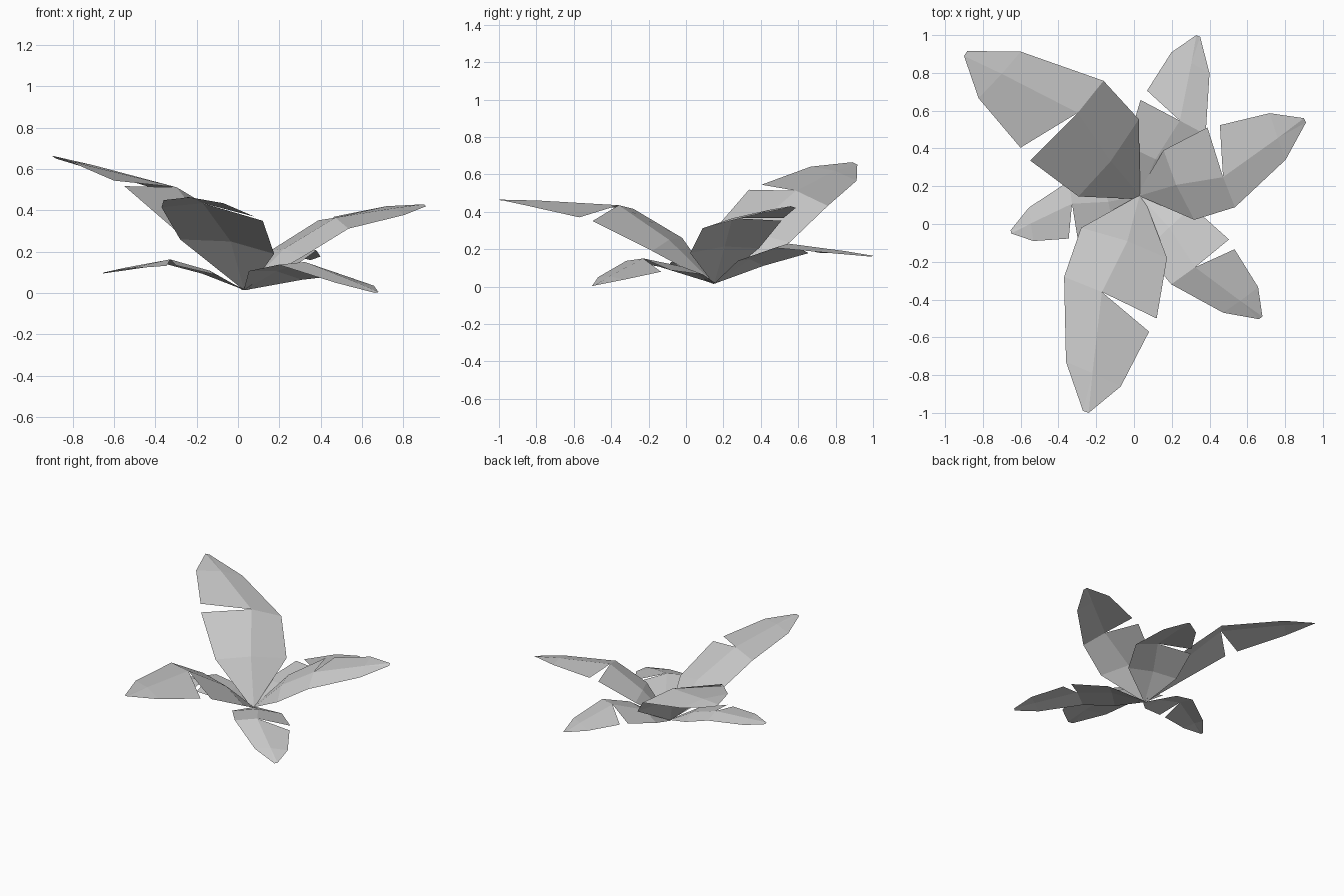
import bpy
from mathutils import Vector, Matrix

if "Cube" in bpy.data.objects:
    bpy.data.objects.remove(bpy.data.objects["Cube"])

ROOT = Vector((0.03, 0.15, 0.015))

# Front leaf outline: root, whole side, midrib, then torn side
LEAF = dict(
    b0=(0.015, 0.145, 0.025), b1=(0.05, 0.145, 0.015), m0=(0.03, 0.15, 0.015),
    l1=(-0.28, -0.02, 0.26), l2=(-0.37, -0.28, 0.415), l3=(-0.36, -0.73, 0.45),
    m1=(-0.035, -0.09, 0.25), m2=(-0.17, -0.36, 0.435), m3=(-0.22, -0.79, 0.46),
    r1=(0.175, -0.18, 0.19), ra=(0.12, -0.50, 0.35), rb=(0.08, -0.57, 0.37),
    r3=(-0.07, -0.86, 0.435), t0=(-0.27, -0.99, 0.46), t1=(-0.24, -1.0, 0.465))
FACES = ["b0 m0 m1 l1", "m0 b1 r1 m1", "l1 m1 m2 l2", "m1 r1 ra m2",
         "l2 m2 m3 l3", "m2 rb r3 m3", "l3 m3 t0", "m3 t1 t0", "m3 r3 t1"]


def frame(tip, whole, torn):
    """Scaled axes: along the leaf, across it, and its normal."""
    along = Vector(tip) - ROOT
    size = along.length
    x = along.normalized()
    y = Vector(whole) - Vector(torn)
    y = (y - x * y.dot(x)).normalized()
    return Matrix((x, y, x.cross(y))).transposed() * size


MASTER = frame(LEAF["t1"], LEAF["l2"], LEAF["ra"]).inverted()


def leaf(name, tip, whole, torn):
    fit = frame(tip, whole, torn) @ MASTER
    keys = list(LEAF)
    verts = [ROOT + fit @ (Vector(LEAF[k]) - ROOT) for k in keys]
    faces = [[keys.index(k) for k in f.split()] for f in FACES]
    mesh = bpy.data.meshes.new(name)
    mesh.from_pydata(verts, [], faces)
    obj = bpy.data.objects.new(name, mesh)
    bpy.context.collection.objects.link(obj)


# The same torn leaf, posed by its tip and its two widest corners
leaf("front_leaf", LEAF["t1"], LEAF["l2"], LEAF["ra"])
leaf("back_left_leaf", (-0.90, 0.89, 0.665), (-0.18, 0.77, 0.43), (-0.55, 0.34, 0.505))
leaf("right_leaf", (0.90, 0.56, 0.43), (0.55, 0.11, 0.32), (0.39, 0.51, 0.35))
leaf("back_leaf", (0.33, 1.0, 0.165), (0.38, 0.50, 0.20), (0.04, 0.66, 0.17))
leaf("front_right_leaf", (0.68, -0.49, 0.005), (0.21, -0.33, 0.13), (0.50, -0.08, 0.08))
leaf("left_leaf", (-0.65, -0.05, 0.10), (-0.36, 0.22, 0.14), (-0.28, -0.05, 0.13))
